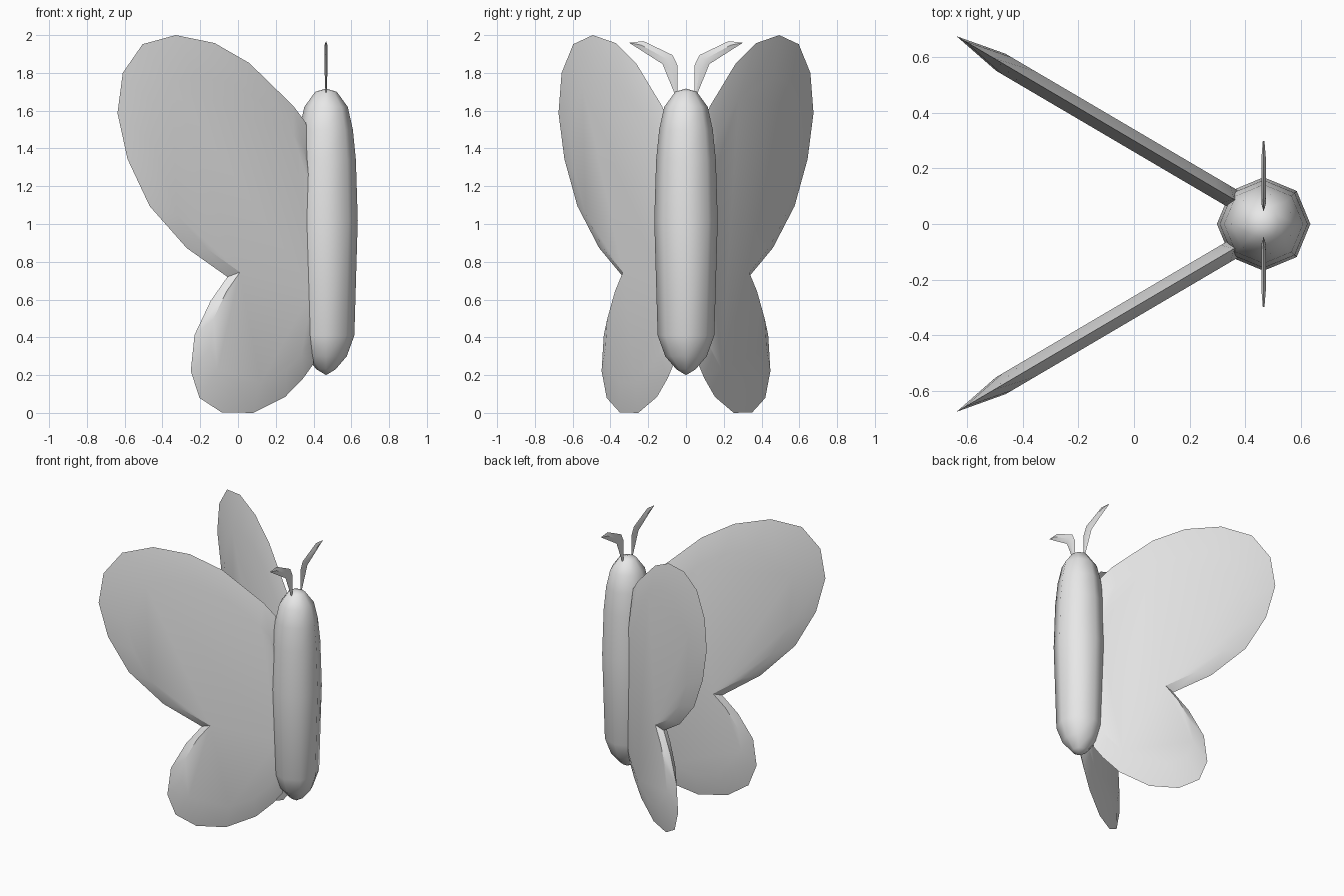
import bpy, bmesh, math
from mathutils import Vector

cube = bpy.data.objects.get("Cube")
if cube:
    bpy.data.objects.remove(cube, do_unlink=True)

grey = bpy.data.materials.new("light_grey")
grey.use_nodes = True
grey.diffuse_color = (0.8, 0.8, 0.8, 1)
grey.node_tree.nodes["Principled BSDF"].inputs["Base Color"].default_value = (0.8, 0.8, 0.8, 1)

BODY_X = 0.466


def finish(name, bm, angle):
    bmesh.ops.remove_doubles(bm, verts=bm.verts, dist=0.0005)
    bmesh.ops.recalc_face_normals(bm, faces=bm.faces)
    mesh = bpy.data.meshes.new(name)
    bm.to_mesh(mesh)
    bm.free()
    mesh.materials.append(grey)
    obj = bpy.data.objects.new(name, mesh)
    bpy.context.collection.objects.link(obj)
    bpy.ops.object.select_all(action='DESELECT')
    obj.select_set(True)
    bpy.context.view_layer.objects.active = obj
    bpy.ops.object.shade_smooth_by_angle(angle=math.radians(angle))


def bridge(bm, rings, closed=True):
    # Joins neighbouring rings of vertices with quads
    n = len(rings[0])
    for a, b in zip(rings, rings[1:]):
        for i in range(n if closed else n - 1):
            j = (i + 1) % n
            bm.faces.new((a[i], a[j], b[j], b[i]))


# Body: eight-sided turned profile (radius, height)
profile = [(0.05, 0.23), (0.11, 0.30), (0.15, 0.41), (0.168, 1.02),
           (0.158, 1.34), (0.142, 1.5), (0.115, 1.62), (0.057, 1.70)]
bm = bmesh.new()
rings = [[bm.verts.new((BODY_X + r * math.cos(k * math.pi / 4),
                        r * math.sin(k * math.pi / 4), z)) for k in range(8)]
         for r, z in profile]
bridge(bm, rings)
for ring, z in ((rings[0], 0.2), (rings[-1], 1.717)):
    tip = bm.verts.new((BODY_X, 0, z))
    for i in range(8):
        bm.faces.new((ring[i], ring[(i + 1) % 8], tip))
finish("body", bm, 70)

# Wings: two-lobed outline (x, z), sharp at the rim and thicker inside
outline = [(0.36, 1.535), (0.294, 1.624), (0.06, 1.852), (-0.124, 1.958),
           (-0.33, 2.0), (-0.505, 1.952), (-0.61, 1.80), (-0.638, 1.587),
           (-0.585, 1.344), (-0.468, 1.095), (-0.272, 0.873), (-0.056, 0.72),
           (-0.145, 0.593), (-0.23, 0.413), (-0.25, 0.222), (-0.204, 0.079),
           (-0.087, 0.003), (0.08, 0.0), (0.25, 0.085), (0.347, 0.185),
           (0.40, 0.26), (0.42, 0.6), (0.42, 1.2)]
centre = Vector((0.2, 0.85))


def wing(name, side):
    bm = bmesh.new()

    def ring(scale, h):
        verts = []
        for p in outline:
            x, z = centre + (Vector(p) - centre) * scale
            y = 0.675 - 0.588 * (x + 0.638)
            verts.append(bm.verts.new((x + h * 0.507, side * (y + h * 0.862), z)))
        return verts

    inner = [ring(0.81, 0.035), ring(1, 0), ring(0.81, -0.035)]
    bridge(bm, inner)
    bm.faces.new(inner[0])
    bm.faces.new(inner[2])
    finish(name, bm, 28)


# Antennae: bent blades, pairs of (y, z) edge points with a ridge between
blade = [((0.045, 1.69), (0.06, 1.69)), ((0.045, 1.84), (0.104, 1.797)),
         ((0.071, 1.894), (0.124, 1.847)), ((0.225, 1.968), (0.25, 1.927)),
         ((0.298, 1.96), (0.299, 1.958))]


def antenna(name, side):
    bm = bmesh.new()
    rings = []
    for i, (a, b) in enumerate(blade):
        a, b = Vector(a), Vector(b)
        mid = (a + b) / 2
        half = 0.003 if i in (0, len(blade) - 1) else 0.008
        rings.append([bm.verts.new((BODY_X + dx, side * p.x, p.y))
                      for p, dx in ((a, 0), (mid, half), (b, 0), (mid, -half))])
    bridge(bm, rings)
    bm.faces.new(rings[0])
    bm.faces.new(rings[-1])
    finish(name, bm, 28)


for label, side in (("front", -1), ("back", 1)):
    wing(label + "_wing", side)
    antenna(label + "_antenna", side)
